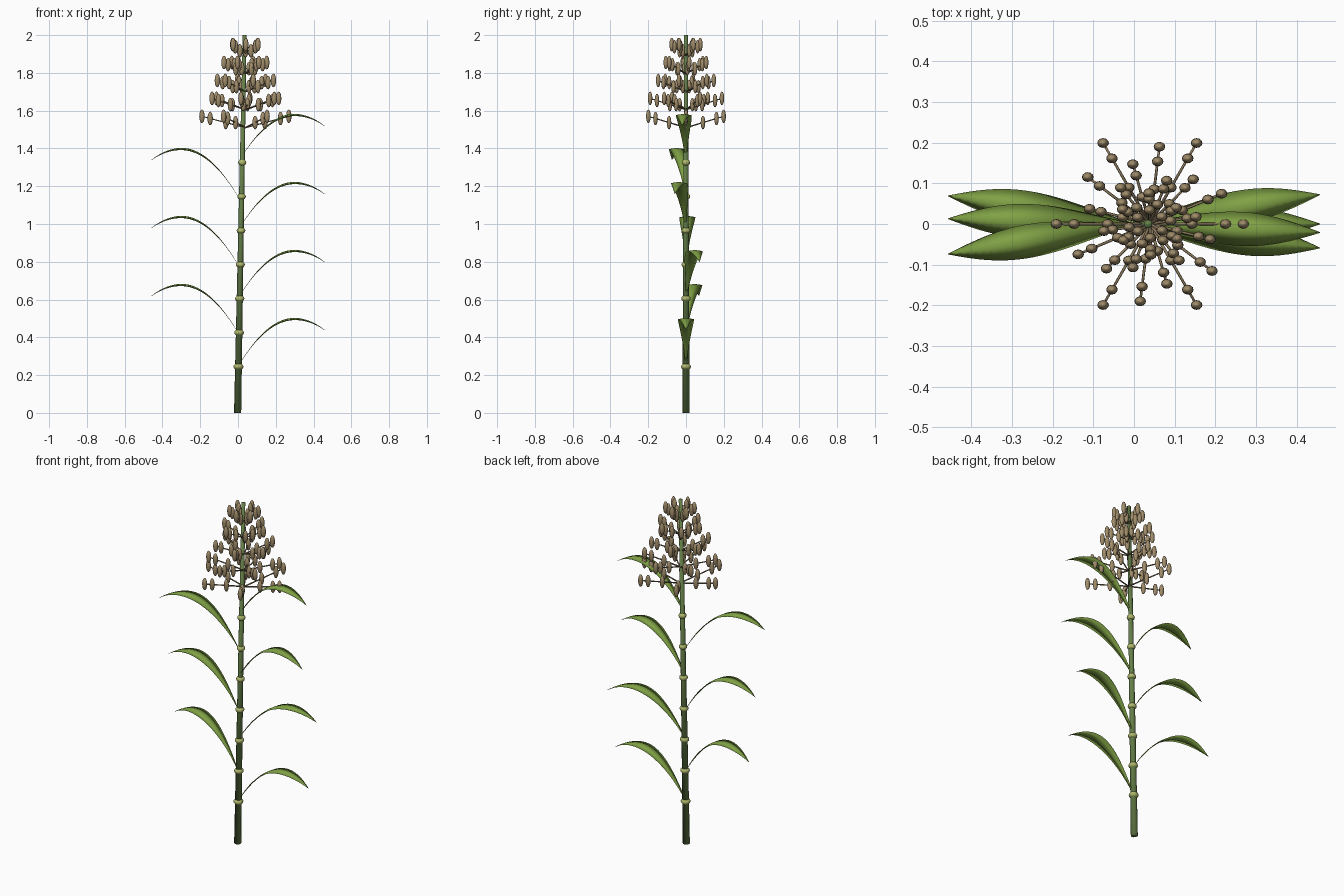
import bpy, bmesh, math
from mathutils import Vector, Matrix

old = bpy.data.objects.get("Cube")
if old:
    bpy.data.objects.remove(old, do_unlink=True)


def material(name, color):
    m = bpy.data.materials.new(name)
    m.use_nodes = True
    m.diffuse_color = (*color, 1)
    m.node_tree.nodes["Principled BSDF"].inputs["Base Color"].default_value = (*color, 1)
    return m


STALK = material("stalk green", (0.13, 0.21, 0.065))
LEAF = material("leaf green", (0.215, 0.36, 0.06))
JOINT = material("pale joint green", (0.43, 0.48, 0.15))
BRANCH = material("branch brown", (0.26, 0.195, 0.11))
SEED = material("seed tan", (0.355, 0.265, 0.145))


def finish(bm, name, mat):
    bmesh.ops.recalc_face_normals(bm, faces=bm.faces[:])
    for f in bm.faces:
        f.smooth = True
    mesh = bpy.data.meshes.new(name)
    bm.to_mesh(mesh)
    bm.free()
    mesh.materials.append(mat)
    obj = bpy.data.objects.new(name, mesh)
    bpy.context.collection.objects.link(obj)


def skin(bm, rings):
    """Join rings of points into one closed skin."""
    rings = [[bm.verts.new(p) for p in ring] for ring in rings]
    sides = len(rings[0])
    for a, b in zip(rings, rings[1:]):
        for k in range(sides):
            n = (k + 1) % sides
            bm.faces.new((a[k], a[n], b[n], b[k]))
    bm.faces.new(rings[0][::-1])
    bm.faces.new(rings[-1])


def circle(sides):
    angles = [math.tau * k / sides for k in range(sides)]
    return [(math.cos(a), math.sin(a)) for a in angles]


def add_rod(bm, start, end, r0, r1, sides):
    turn = (end - start).to_track_quat('Z', 'Y')
    skin(bm, [[p + turn @ Vector((c * r, s * r, 0)) for c, s in circle(sides)]
              for p, r in ((start, r0), (end, r1))])


def add_ellipsoid(bm, center, size, u=12, v=8):
    m = Matrix.Translation(center) @ Matrix.Diagonal((*size, 1))
    bmesh.ops.create_uvsphere(bm, u_segments=u, v_segments=v, radius=1, matrix=m)


def stalk_at(z):
    return Vector((-0.002 + 0.0185 * z, 0, z))


def stalk_radius(z):
    return 0.019 - 0.0045 * z


# Leaning, tapering stalk
bm = bmesh.new()
add_rod(bm, stalk_at(0), stalk_at(2), stalk_radius(0), stalk_radius(2), 12)
finish(bm, "stalk", STALK)

# Swollen joints, each carrying one leaf
joint_heights = [0.245 + 0.18 * i for i in range(7)]
bm = bmesh.new()
for z in joint_heights:
    r = stalk_radius(z) + 0.0085
    add_ellipsoid(bm, stalk_at(z), (r, r, 0.018), 16)
finish(bm, "joints", JOINT)


# Arching diamond-section leaf blades, alternating sides, with the tip swung sideways
def leaf(name, z0, side, swing):
    steps, rings = 24, []
    for i in range(steps + 1):
        t = i / steps
        r = 0.457 * t
        z = z0 + 0.252 * (1 - ((r - 0.3) / 0.3) ** 2)
        if r > 0.3:
            z += 0.012 * ((r - 0.3) / 0.157) ** 2
        swell = math.sin(math.pi * t ** 1.25)
        half = 0.001 + 0.002 * (1 - t) + 0.04 * swell
        thick = 0.001 + 0.005 * swell
        rings.append([(side * r, swing * t + half * c, z + thick * s) for c, s in circle(4)])
    bm = bmesh.new()
    skin(bm, rings)
    finish(bm, name, LEAF)


swings = (0, 0.069, 0.072, 0.013, -0.059, -0.074, -0.021)
for i, (z, swing) in enumerate(zip(joint_heights, swings)):
    leaf(f"leaf_{i + 1}", z, 1 if i % 2 == 0 else -1, swing)

# Seed head: five shrinking whorls of six branches, three seeds on each
branches, seeds = bmesh.new(), bmesh.new()
for tier in range(5):
    base = Vector((0.039, 0, 1.51 + 0.095 * tier))
    reach = 0.23 - 0.0385 * tier
    for k in range(6):
        a = 0.4 * tier + math.tau * k / 6
        tip = Vector((reach * math.cos(a), reach * math.sin(a), 0.06))
        add_rod(branches, base, base + tip, 0.004, 0.003, 6)
        for f in (0.45, 0.81, 1):
            add_ellipsoid(seeds, base + tip * f, (0.0142, 0.012, 0.036))
finish(branches, "seed_branches", BRANCH)
finish(seeds, "seeds", SEED)
